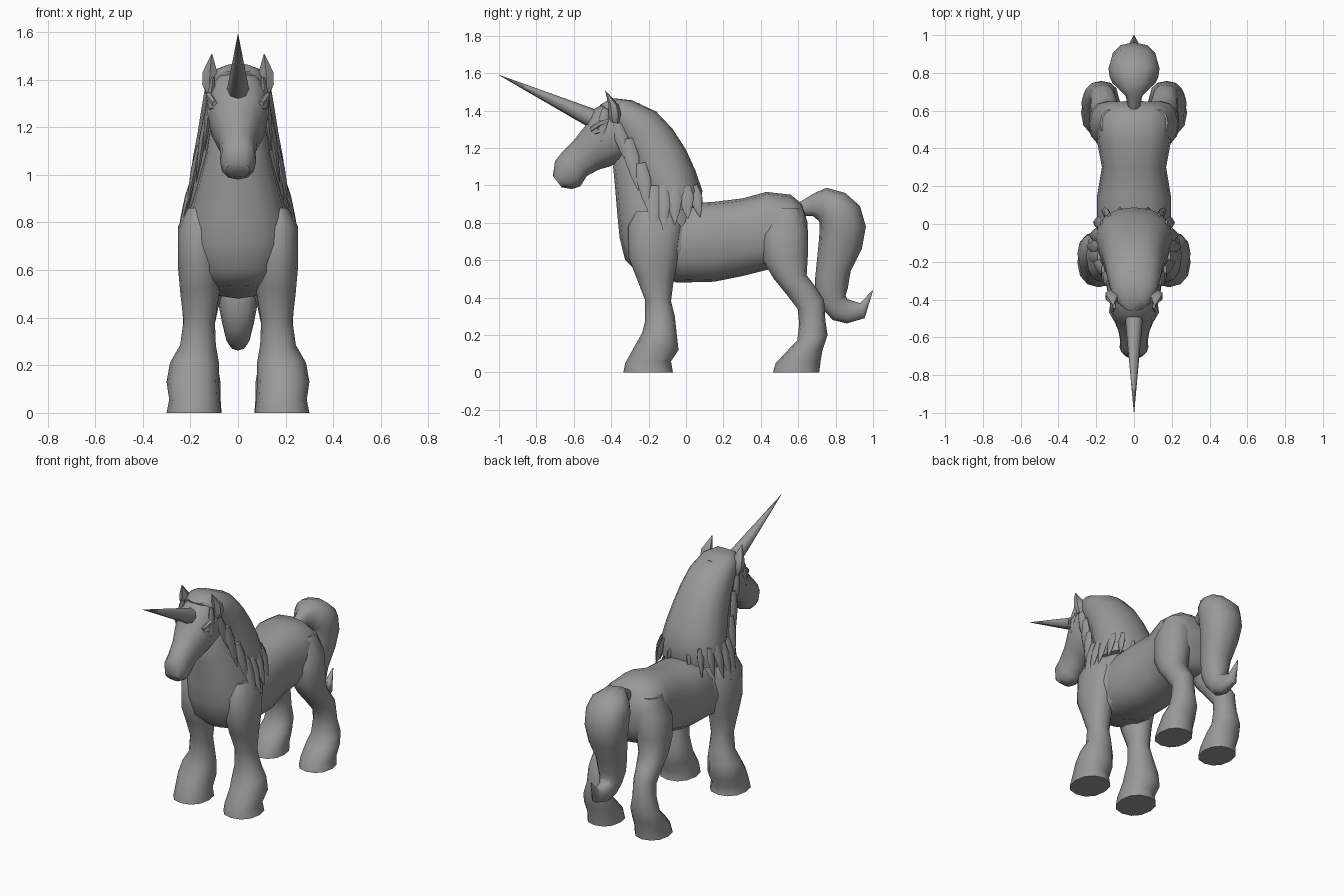
import bpy, bmesh, math
from mathutils import Vector

grey = bpy.data.materials.new("plain grey")
grey.diffuse_color = (0.32, 0.32, 0.32, 1)


def power(v, p):
    return math.copysign(abs(v) ** p, v)


def loft(name, rings, sides=12, p=0.88, mirror=False, angle=50):
    """Skin rings given as (ya, za, yb, zb, x centre, half width)."""
    bm = bmesh.new()
    loops = []
    for ya, za, yb, zb, xc, w in rings:
        a, b = Vector((xc, ya, za)), Vector((xc, yb, zb))
        mid, half = (a + b) / 2, (a - b) / 2
        loop = []
        for i in range(sides):
            t = math.tau * i / sides
            co = mid + half * power(math.cos(t), p)
            co.x += w * power(math.sin(t), p)
            loop.append(bm.verts.new(co))
        loops.append(loop)
    for lo, hi in zip(loops, loops[1:]):
        for i in range(sides):
            j = (i + 1) % sides
            bm.faces.new((lo[i], lo[j], hi[j], hi[i]))
    bm.faces.new(loops[0])
    bm.faces.new(loops[-1])
    bmesh.ops.recalc_face_normals(bm, faces=bm.faces)
    me = bpy.data.meshes.new(name)
    bm.to_mesh(me)
    bm.free()
    me.materials.append(grey)
    ob = bpy.data.objects.new(name, me)
    bpy.context.collection.objects.link(ob)
    if mirror:
        ob.modifiers.new("mirror", "MIRROR").use_mirror_merge = False
    bpy.ops.object.select_all(action='DESELECT')
    ob.select_set(True)
    bpy.context.view_layer.objects.active = ob
    bpy.ops.object.shade_smooth_by_angle(angle=math.radians(angle))
    return ob


def lock(name, start, end, width, thick=0.016):
    """Flat pointed strand of hair from start to end, on both sides."""
    a, b = Vector(start), Vector(end)
    d = (b - a).normalized()
    side = Vector((0, -d.z, d.y)) * width / 2
    rings = []
    for t, s in ((0, 0.6), (0.35, 1), (0.7, 0.65), (1, 0.04)):
        c = a.lerp(b, t)
        u, v = c + side * s, c - side * s
        rings.append((u.y, u.z, v.y, v.z, c.x, thick * max(s, 0.1)))
    loft(name, rings, sides=6, p=1, mirror=True)


# Barrel and rump
loft("torso", [
    (-.25, .85, -.25, .56, 0, .16), (-.05, .90, -.05, .48, 0, .195),
    (.15, .912, .15, .485, 0, .195), (.30, .93, .30, .515, 0, .17),
    (.43, .965, .44, .55, 0, .195), (.56, .95, .56, .54, 0, .205),
    (.62, .90, .62, .57, 0, .185), (.65, .80, .645, .66, 0, .12)], sides=16, p=.82)

# Chest and neck
loft("chest_and_neck", [
    (-.26, .535, .00, .49, 0, .11), (-.325, .60, .05, .52, 0, .18),
    (-.355, .72, .08, .65, 0, .22), (-.365, .82, .08, .80, 0, .215),
    (-.38, 1.0, .02, .95, 0, .165), (-.39, 1.1, -.02, 1.05, 0, .14),
    (-.36, 1.2, -.10, 1.25, 0, .12)], sides=16)

# Head, forehead to muzzle
loft("head", [
    (-.25, 1.44, -.22, 1.20, 0, .10), (-.40, 1.455, -.34, 1.13, 0, .128),
    (-.49, 1.41, -.41, 1.10, 0, .128), (-.53, 1.33, -.465, 1.085, 0, .112),
    (-.60, 1.24, -.53, 1.05, 0, .083), (-.66, 1.18, -.565, .995, 0, .074),
    (-.70, 1.13, -.61, .98, 0, .076), (-.712, 1.05, -.665, .99, 0, .05)])

# Brow, eye and cheek details
loft("brow", [
    (-.42, 1.36, -.42, 1.33, .115, .012), (-.47, 1.345, -.465, 1.31, .118, .016),
    (-.515, 1.31, -.505, 1.285, .098, .01)], sides=6, mirror=True)
loft("eye", [
    (-.455, 1.30, -.455, 1.285, .112, .01), (-.48, 1.31, -.475, 1.27, .112, .014),
    (-.505, 1.285, -.50, 1.275, .1, .008)], sides=6, mirror=True)

# Horn and ears
loft("horn", [
    (-.45, 1.385, -.48, 1.30, 0, .048), (-.50, 1.412, -.54, 1.322, 0, .045),
    (-1, 1.591, -1, 1.589, 0, .001)], sides=8, p=1)
loft("ear", [
    (-.405, 1.34, -.355, 1.33, .11, .022), (-.415, 1.38, -.345, 1.38, .12, .035),
    (-.415, 1.43, -.36, 1.43, .118, .036), (-.432, 1.507, -.427, 1.503, .11, .003)],
    sides=6, p=1, mirror=True, angle=35)

# Mane mass draped over the neck
loft("mane", [
    (-.19, .84, .07, .885, 0, .205), (-.24, .97, .088, .97, 0, .203),
    (-.28, 1.08, .05, 1.08, 0, .188), (-.31, 1.16, 0, 1.19, 0, .17),
    (-.35, 1.24, -.07, 1.30, 0, .155), (-.40, 1.32, -.16, 1.395, 0, .14),
    (-.44, 1.39, -.29, 1.455, 0, .115), (-.46, 1.43, -.40, 1.467, 0, .06)], sides=16)

# Pointed strands along the lower and front edges of the mane
strands = [
    ((.185, -.17, 1.0), (.25, -.17, .74), .09), ((.185, -.12, 1.0), (.25, -.12, .76), .08),
    ((.185, -.06, 1.0), (.235, -.06, .79), .08), ((.17, 0, 1.0), (.215, .01, .82), .08),
    ((.13, .04, 1.0), (.17, .075, .83), .07), ((.165, -.24, 1.12), (.215, -.20, .86), .08),
    ((.135, -.31, 1.25), (.175, -.255, .97), .08), ((.12, -.37, 1.33), (.14, -.30, 1.10), .07),
    ((.105, -.43, 1.41), (.125, -.455, 1.23), .06), ((.06, .05, .98), (.08, .085, .87), .05)]
for i, (start, end, width) in enumerate(strands):
    lock(f"mane_strand_{i + 1}", start, end, width)

# Front legs, shoulder to hoof
loft("front_leg", [
    (-.27, .86, -.05, .86, .165, .05), (-.31, .78, -.02, .78, .165, .088),
    (-.31, .62, -.04, .60, .165, .087), (-.27, .52, -.065, .50, .16, .083),
    (-.22, .39, -.08, .38, .163, .066), (-.22, .27, -.06, .30, .168, .075),
    (-.235, .21, -.05, .21, .183, .103), (-.275, .14, -.04, .12, .19, .11),
    (-.325, .05, -.08, .06, .183, .106), (-.335, 0, -.07, 0, .185, .115)],
    p=.9, mirror=True)

# Hind legs, haunch to hoof
loft("hind_leg", [
    (.46, .88, .61, .88, .11, .07), (.40, .74, .652, .76, .125, .108),
    (.41, .60, .652, .63, .14, .1), (.47, .50, .645, .52, .15, .088),
    (.535, .42, .69, .46, .158, .075), (.597, .34, .738, .39, .165, .066),
    (.605, .26, .745, .28, .168, .072), (.595, .17, .757, .20, .173, .09),
    (.555, .13, .73, .12, .176, .103), (.48, .05, .72, .06, .173, .1),
    (.465, 0, .712, 0, .175, .106)], p=.9, mirror=True)

# Curling tail
loft("tail", [
    (.60, .84, .59, .90, 0, .025), (.68, .835, .68, .955, 0, .045),
    (.71, .81, .75, .987, 0, .095), (.715, .80, .85, .96, 0, .13),
    (.715, .77, .93, .89, 0, .135), (.71, .70, .962, .78, 0, .128),
    (.70, .60, .94, .66, 0, .11), (.69, .50, .88, .54, 0, .09),
    (.69, .42, .865, .45, 0, .078), (.73, .34, .853, .41, 0, .066),
    (.785, .28, .862, .392, 0, .056), (.86, .262, .90, .38, 0, .045),
    (.955, .29, .932, .37, 0, .032), (1.0, .437, .997, .44, 0, .002)])
